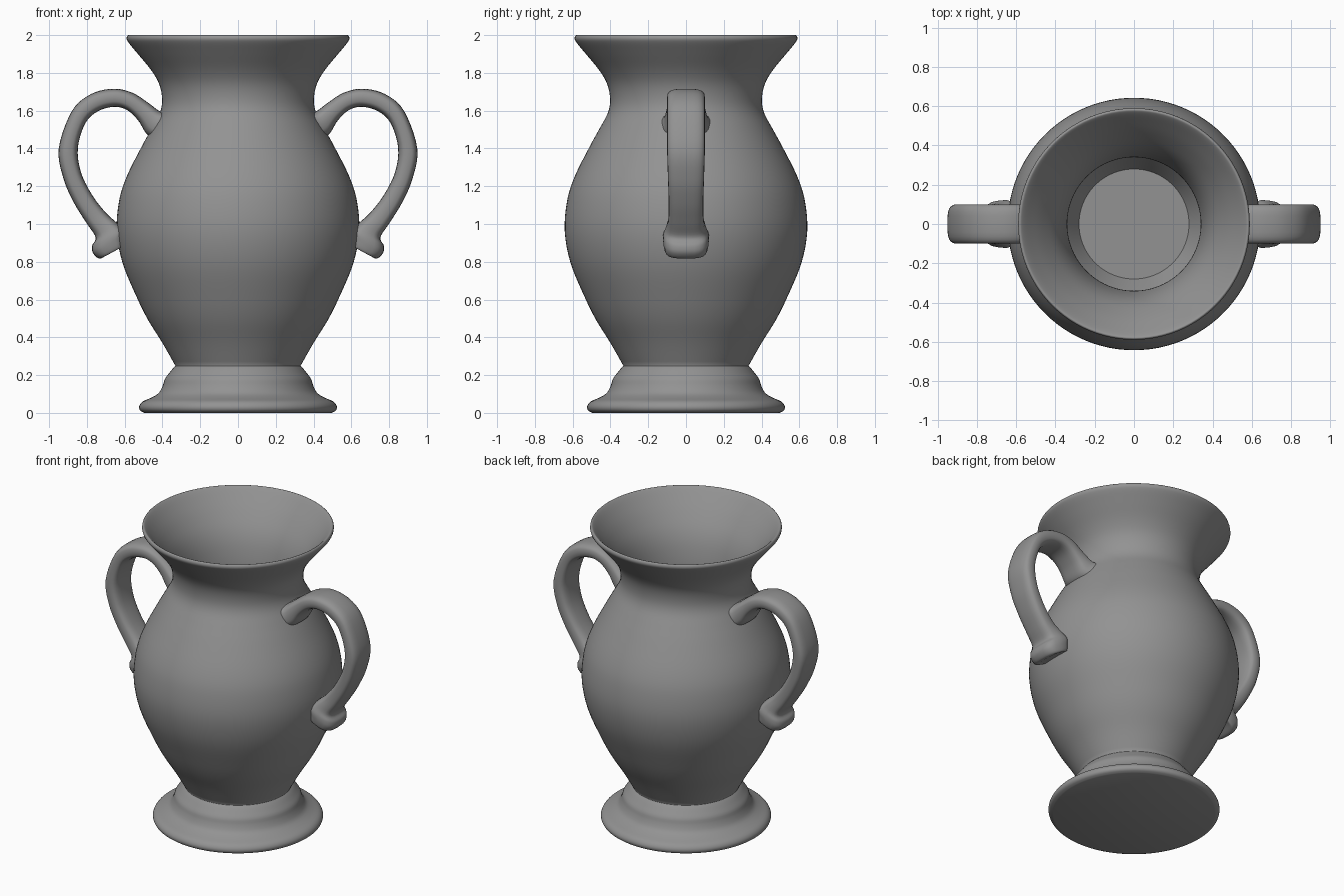
import bpy, bmesh, math

if "Cube" in bpy.data.objects:
    bpy.data.objects.remove(bpy.data.objects["Cube"])

# Dark grey for every part
grey = bpy.data.materials.new("dark_grey")
grey.diffuse_color = (.29, .29, .29, 1)
grey.use_nodes = True
grey.node_tree.nodes["Principled BSDF"].inputs["Base Color"].default_value = grey.diffuse_color


def smooth_path(pts, steps):
    """Catmull-Rom interpolation through tuples of any size."""
    out = []
    for i in range(len(pts) - 1):
        p0, p1 = pts[max(i - 1, 0)], pts[i]
        p2, p3 = pts[i + 1], pts[min(i + 2, len(pts) - 1)]
        for s in range(steps):
            t = s / steps
            out.append(tuple(0.5 * (2 * b + (c - a) * t + (2 * a - 5 * b + 4 * c - d) * t * t
                                    + (3 * b - a - 3 * c + d) * t ** 3)
                             for a, b, c, d in zip(p0, p1, p2, p3)))
    return out + [pts[-1]]


def loft(name, rings):
    """Skin closed rings of equal length and cap both ends."""
    bm = bmesh.new()
    loops = [[bm.verts.new(p) for p in ring] for ring in rings]
    n = len(loops[0])
    for a, b in zip(loops, loops[1:]):
        for i in range(n):
            j = (i + 1) % n
            bm.faces.new((a[i], a[j], b[j], b[i]))
    bm.faces.new(loops[0])
    bm.faces.new(loops[-1])
    bmesh.ops.recalc_face_normals(bm, faces=bm.faces)
    mesh = bpy.data.meshes.new(name)
    bm.to_mesh(mesh)
    bm.free()
    mesh.materials.append(grey)
    ob = bpy.data.objects.new(name, mesh)
    bpy.context.collection.objects.link(ob)
    bpy.ops.object.select_all(action='DESELECT')
    ob.select_set(True)
    bpy.context.view_layer.objects.active = ob
    bpy.ops.object.shade_smooth_by_angle(angle=math.radians(50))
    return ob


# Vase body: foot, belly and neck outside, then the hollow inside
foot = [(.495, 0), (.518, .012), (.523, .035), (.505, .06), (.46, .08), (.42, .105),
        (.398, .145), (.387, .18), (.365, .21), (.345, .235), (.332, .248)]
wall = [(.332, .25), (.40, .37), (.475, .49), (.535, .61), (.61, .79), (.642, .96),
        (.63, 1.12), (.59, 1.25), (.51, 1.41), (.455, 1.51), (.413, 1.59), (.402, 1.66),
        (.417, 1.74), (.46, 1.815), (.53, 1.9), (.578, 1.958), (.59, 1.982), (.583, 1.999),
        (.568, 1.992), (.53, 1.95), (.465, 1.87), (.40, 1.77), (.36, 1.66), (.34, 1.52),
        (.37, 1.42), (.45, 1.3), (.53, 1.15), (.565, .96), (.54, .8), (.465, .6),
        (.34, .4), (.28, .30)]
profile = smooth_path(foot, 3) + smooth_path(wall, 4)
SEG = 96
loft("vase_body", [[(r * math.cos(2 * math.pi * i / SEG), r * math.sin(2 * math.pi * i / SEG), z)
                    for i in range(SEG)] for r, z in profile])

# Handle ribs: inner x, inner z, outer x, outer z, inner and outer half width
ribs = [(.45, 1.455, .39, 1.59, .125, .135), (.487, 1.48, .42, 1.60, .105, .122),
        (.53, 1.55, .48, 1.645, .1, .104), (.59, 1.605, .56, 1.695, .1, .1),
        (.66, 1.62, .66, 1.716, .1, .1), (.745, 1.595, .78, 1.687, .1, .1),
        (.81, 1.53, .88, 1.597, .1, .1), (.848, 1.40, .949, 1.40, .1, .1),
        (.83, 1.27, .924, 1.24, .096, .096), (.77, 1.15, .867, 1.11, .092, .092),
        (.70, 1.06, .802, 1.005, .094, .093), (.645, 1.01, .754, .93, .112, .098),
        (.60, .97, .772, .885, .13, .107), (.60, .93, .767, .845, .13, .107),
        (.60, .89, .732, .817, .12, .1), (.61, .88, .69, .84, .1, .085)]
rings = []
for ix, iz, ox, oz, wi, wo in smooth_path(ribs, 5):
    ring = []
    for i in range(24):
        a = 2 * math.pi * i / 24
        c, s = math.cos(a), math.sin(a)
        u = math.copysign(abs(c) ** .65, c)
        t = (1 + math.copysign(abs(s) ** .65, s)) / 2
        ring.append((ix + (ox - ix) * t, (wi + (wo - wi) * t) * u, iz + (oz - iz) * t))
    rings.append(ring)
handles = loft("handles", rings)
handles.modifiers.new("Mirror", 'MIRROR').use_axis[0] = True
